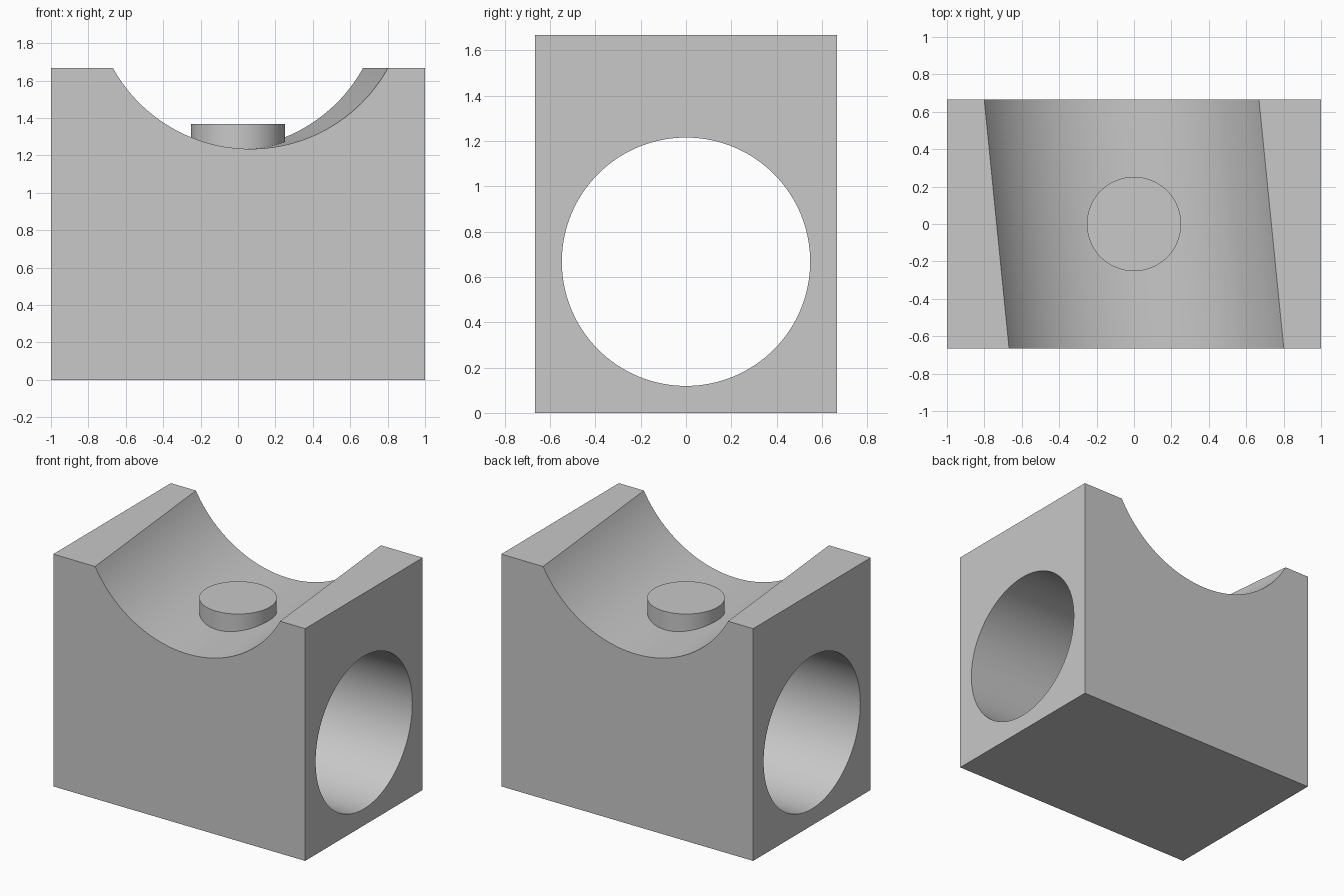
import bpy
import math

cube = bpy.data.objects.get("Cube")
if cube:
    bpy.data.objects.remove(cube, do_unlink=True)

# Single plain grey
grey = bpy.data.materials.new("plain grey")
grey.use_nodes = True
colour = (0.58, 0.58, 0.58, 1)
grey.diffuse_color = colour
grey.node_tree.nodes["Principled BSDF"].inputs["Base Color"].default_value = colour

WIDTH, DEPTH, HEIGHT = 2.0, 4 / 3, 5 / 3
SKEW = math.atan2(0.133, DEPTH)


def cylinder(name, radius, length, location, rotation=(0, 0, 0)):
    bpy.ops.mesh.primitive_cylinder_add(vertices=128, radius=radius, depth=length,
                                        location=location, rotation=rotation)
    obj = bpy.context.object
    obj.name = name
    obj.data.materials.append(grey)
    return obj


def cut(target, cutter):
    mod = target.modifiers.new(cutter.name, "BOOLEAN")
    mod.operation = "DIFFERENCE"
    mod.solver = "EXACT"
    mod.object = cutter
    bpy.ops.object.select_all(action="DESELECT")
    bpy.context.view_layer.objects.active = target
    target.select_set(True)
    bpy.ops.object.modifier_apply(modifier=mod.name)
    bpy.data.objects.remove(cutter, do_unlink=True)


def smooth(obj):
    bpy.ops.object.select_all(action="DESELECT")
    bpy.context.view_layer.objects.active = obj
    obj.select_set(True)
    bpy.ops.object.shade_smooth_by_angle(angle=math.radians(30))


# Solid block
bpy.ops.mesh.primitive_cube_add(size=1, location=(0, 0, HEIGHT / 2))
block = bpy.context.object
block.name = "saddle_block"
block.scale = (WIDTH, DEPTH, HEIGHT)
bpy.ops.object.transform_apply(location=False, rotation=False, scale=True)
block.data.materials.append(grey)

# Round bore through the sides
cut(block, cylinder("bore_cutter", 0.548, 3, (0, 0, 0.667), (0, math.pi / 2, 0)))

# Slightly skewed trough across the top
cut(block, cylinder("trough_cutter", 0.835, 3, (0, 0, 2.07), (math.pi / 2, 0, SKEW)))
smooth(block)

# Locating peg standing in the trough
bottom, top = 1.225, 1.367
peg = cylinder("locating_peg", 0.252, top - bottom, (0, 0, (top + bottom) / 2))
smooth(peg)
